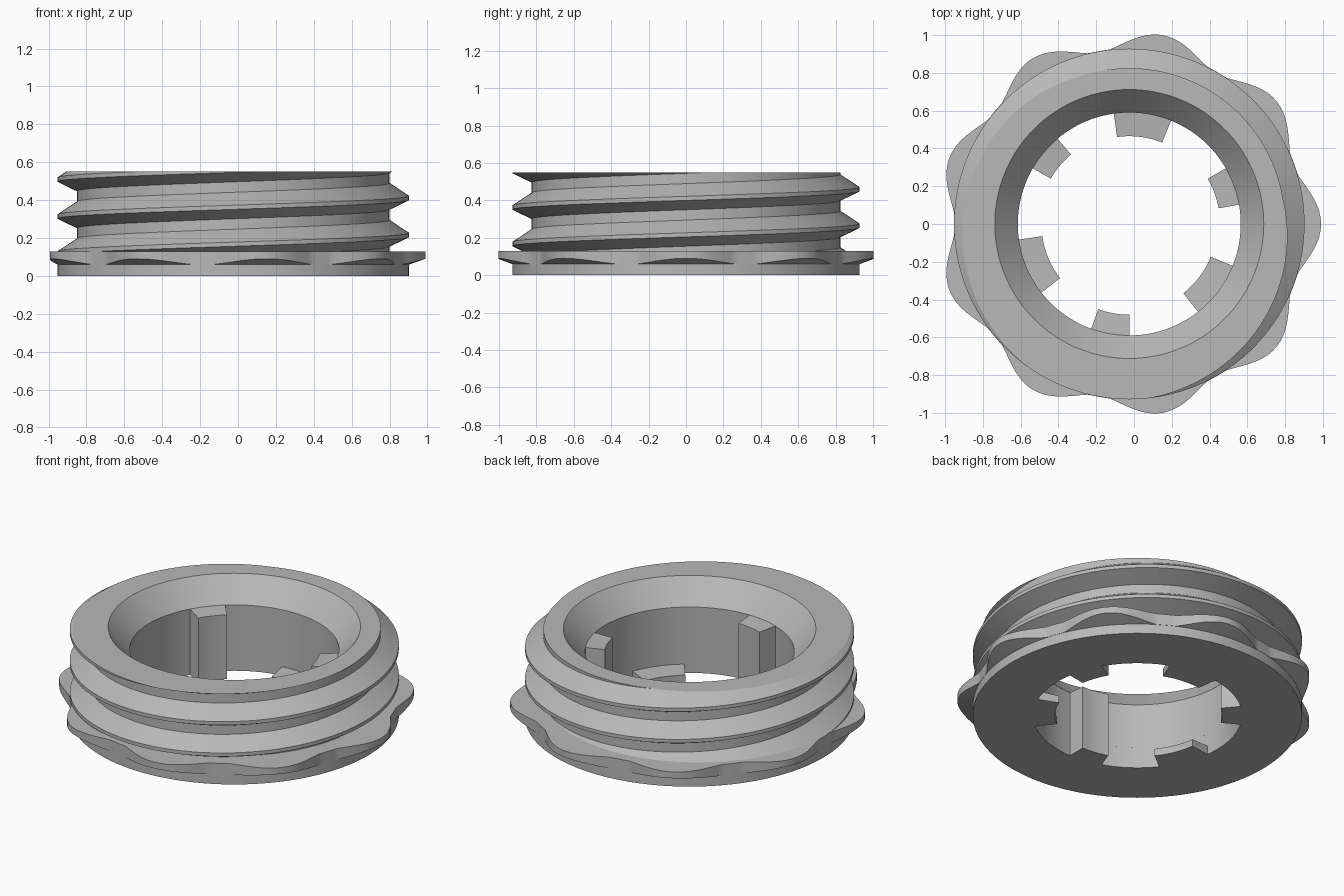
import bpy, bmesh
from math import sin, cos, pi, radians

cube = bpy.data.objects.get("Cube")
if cube:
    bpy.data.objects.remove(cube, do_unlink=True)

GREY = (0.48, 0.48, 0.48, 1)
mat = bpy.data.materials.new("plain_grey")
mat.use_nodes = True
mat.diffuse_color = GREY
mat.node_tree.nodes["Principled BSDF"].inputs["Base Color"].default_value = GREY

CENTRE_X = -0.025
BORE, RIM, ROOT, CREST = 0.59, 0.712, 0.825, 0.928
TOP, CONE_Z, FLANGE_Z = 0.55, 0.41, 0.13
PITCH = 0.195
SEG = 144


def polar(r, a, z):
    return (r * cos(a), r * sin(a), z)


def skin(bm, columns, closed_profile=False):
    """Quads between neighbouring columns of vertices."""
    for a, b in zip(columns, columns[1:]):
        n = len(a)
        for i in range(n if closed_profile else n - 1):
            j = (i + 1) % n
            bm.faces.new((a[i], b[i], b[j], a[j]))


def finish(bm, name):
    bmesh.ops.recalc_face_normals(bm, faces=bm.faces)
    me = bpy.data.meshes.new(name)
    bm.to_mesh(me)
    bm.free()
    me.materials.append(mat)
    ob = bpy.data.objects.new(name, me)
    ob.location.x = CENTRE_X
    bpy.context.collection.objects.link(ob)
    bpy.ops.object.select_all(action='DESELECT')
    ob.select_set(True)
    bpy.context.view_layer.objects.active = ob
    bpy.ops.object.shade_smooth_by_angle(angle=radians(25))
    return ob


# Base disc with nine-lobed grip flange, chamfered underneath
def lobe_radius(a):
    return max(CREST + 0.001, 0.92 + 0.095 * ((1 + cos(9 * a)) / 2) ** 0.9)


bm = bmesh.new()
cols = []
for s in range(SEG * 2):
    a = pi * s / SEG
    r = lobe_radius(a)
    chamfer = 0.06 + (r - CREST) * 0.35
    profile = [(BORE, 0), (CREST, 0), (CREST, 0.06), (r, chamfer),
               (r, FLANGE_Z), (BORE, FLANGE_Z)]
    cols.append([bm.verts.new(polar(pr, a, z)) for pr, z in profile])
skin(bm, cols + cols[:1], True)
finish(bm, "grip_flange")

# Right-handed thread: helical skin, trimmed flat at both ends
bm = bmesh.new()
thread = [(-0.06, ROOT), (-0.01, CREST), (0.012, CREST), (0.08, ROOT)]
cols = []
for s in range(SEG + 1):
    a = 2 * pi * s / SEG
    start = 0.41 + PITCH * s / SEG
    cols.append([bm.verts.new(polar(r, a, start + k * PITCH + dz))
                 for k in range(-3, 3) for dz, r in thread])
skin(bm, cols)
bmesh.ops.remove_doubles(bm, verts=bm.verts, dist=1e-5)
for z, direction in ((TOP, 1), (FLANGE_Z, -1)):
    bmesh.ops.bisect_plane(bm, geom=bm.verts[:] + bm.edges[:] + bm.faces[:],
                           plane_co=(0, 0, z), plane_no=(0, 0, direction),
                           clear_outer=True)
# Funnel mouth and bore wall
cols = []
for s in range(SEG):
    a = 2 * pi * s / SEG
    cols.append([bm.verts.new(polar(r, a, z)) for r, z in
                 ((RIM, TOP), (BORE, CONE_Z), (BORE, FLANGE_Z))])
skin(bm, cols + cols[:1])
# Flat end rings
for z in (TOP, FLANGE_Z):
    ring = [e for e in bm.edges if e.is_boundary
            and all(abs(v.co.z - z) < 1e-4 for v in e.verts)]
    bmesh.ops.triangle_fill(bm, edges=ring, use_beauty=True)
finish(bm, "threaded_body")


# Curved blocks on the bore wall
def arc_block(name, start, end, inner, height, lean=0.0):
    bm = bmesh.new()
    cols = []
    steps = 10
    for s in range(steps + 1):
        t = s / steps
        a = radians(start + (end - start) * t)
        cols.append([bm.verts.new(polar(r, a, z)) for r, z in
                     ((inner, 0), (BORE + 0.001, 0),
                      (BORE + 0.001, height), (inner, height - lean))])
    skin(bm, cols, True)
    bm.faces.new(cols[0])
    bm.faces.new(cols[-1])
    finish(bm, name)


for i in range(3):
    turn = 120 * i
    arc_block(f"tall_rib_{i + 1}", 10 + turn, 30 + turn, 0.48, CONE_Z, 0.01)
    arc_block(f"low_stop_{i + 1}", 68 + turn, 98 + turn, 0.465, 0.055, 0.01)
